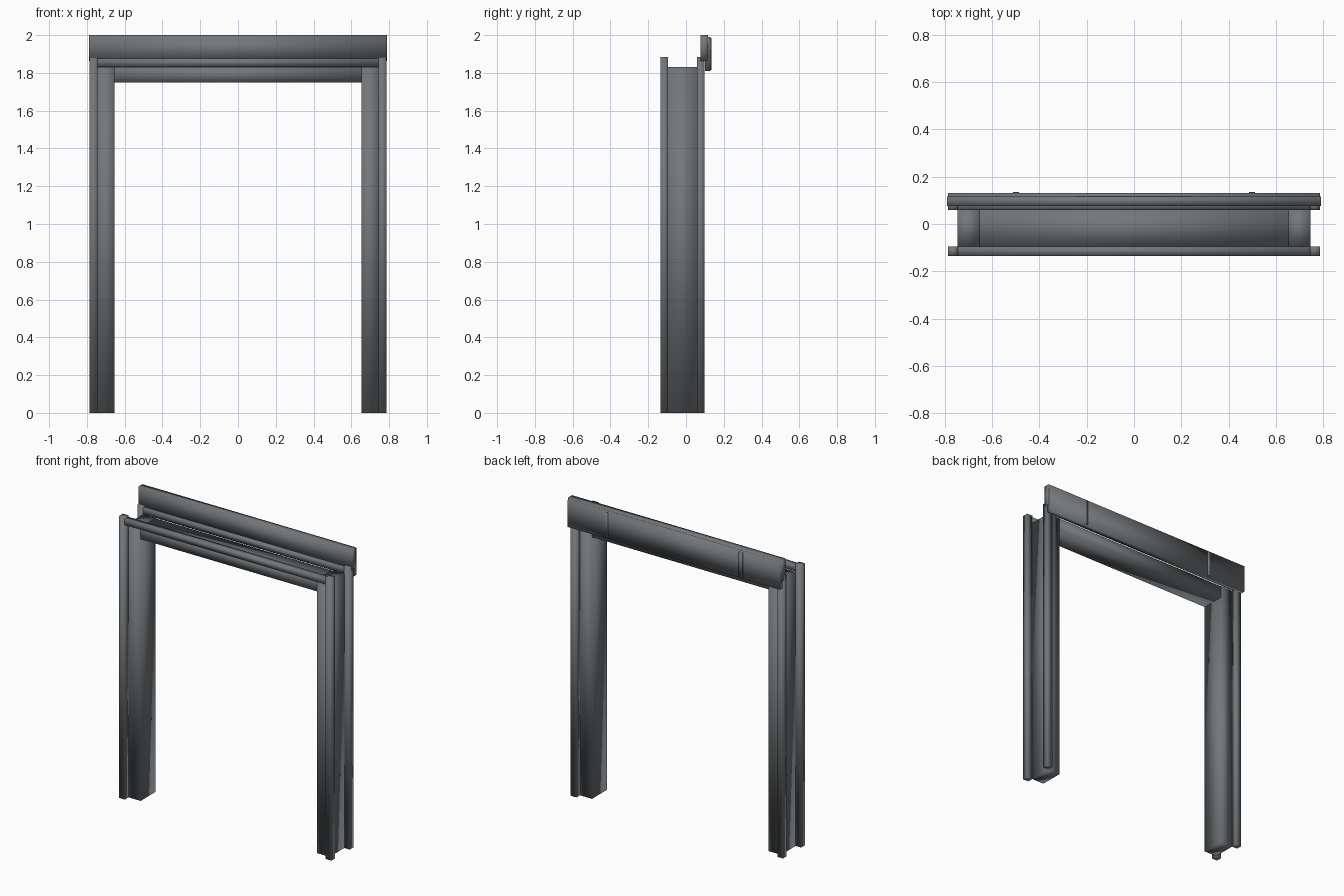
import bpy
import bmesh
from mathutils import Vector

cube = bpy.data.objects.get("Cube")
if cube:
    bpy.data.objects.remove(cube, do_unlink=True)

# Single dark steel grey for the whole frame
steel = bpy.data.materials.new("dark_steel_grey")
steel.use_nodes = True
GREY = (0.17, 0.185, 0.195, 1.0)
steel.diffuse_color = GREY
steel.node_tree.nodes["Principled BSDF"].inputs["Base Color"].default_value = GREY


def box(name, x, y, z):
    """Softly shaded box given by its (min, max) range on each axis."""
    low, high = (Vector(c) for c in zip(x, y, z))
    bm = bmesh.new()
    bmesh.ops.create_cube(bm, size=1)
    for v in bm.verts:
        v.co = (low + high) / 2 + v.co * (high - low)
    for f in bm.faces:
        f.smooth = True
    mesh = bpy.data.meshes.new(name)
    bm.to_mesh(mesh)
    bm.free()
    mesh.materials.append(steel)
    obj = bpy.data.objects.new(name, mesh)
    bpy.context.collection.objects.link(obj)
    return obj


INNER, OUTER, EDGE = 0.653, 0.745, 0.785    # half widths of opening, jamb, trim
BODY = (-0.096, 0.06)                       # depth of the jambs and lintel
TRIMS = {"front": (-0.135, -0.095), "back": (0.059, 0.097)}

# Lintel joining the two jambs
box("lintel", (-INNER, INNER), BODY, (1.75, 1.83))

# Jambs with their upright trims and the cover straps, one set per side
for side, s in (("left", 1), ("right", -1)):
    def span(a, b):
        return tuple(sorted((a * s, b * s)))

    box(side + "_jamb", span(INNER, OUTER), BODY, (0, 1.832))
    for place, depth in TRIMS.items():
        box(f"{side}_{place}_trim", span(OUTER - 0.002, EDGE), depth, (0, 1.885))
    box(side + "_cover_strap", span(0.485, 0.512), (0.128, 0.136), (1.815, 1.985))

# Horizontal trims above the lintel
for place, depth in TRIMS.items():
    box(place + "_top_trim", (-OUTER, OUTER), depth, (1.835, 1.875))

# Track header and the cover plate behind it
box("header_board", (-0.79, 0.79), (0.076, 0.117), (1.862, 2.0))
box("header_cover", (-EDGE, EDGE), (0.1, 0.131), (1.81, 1.99))
